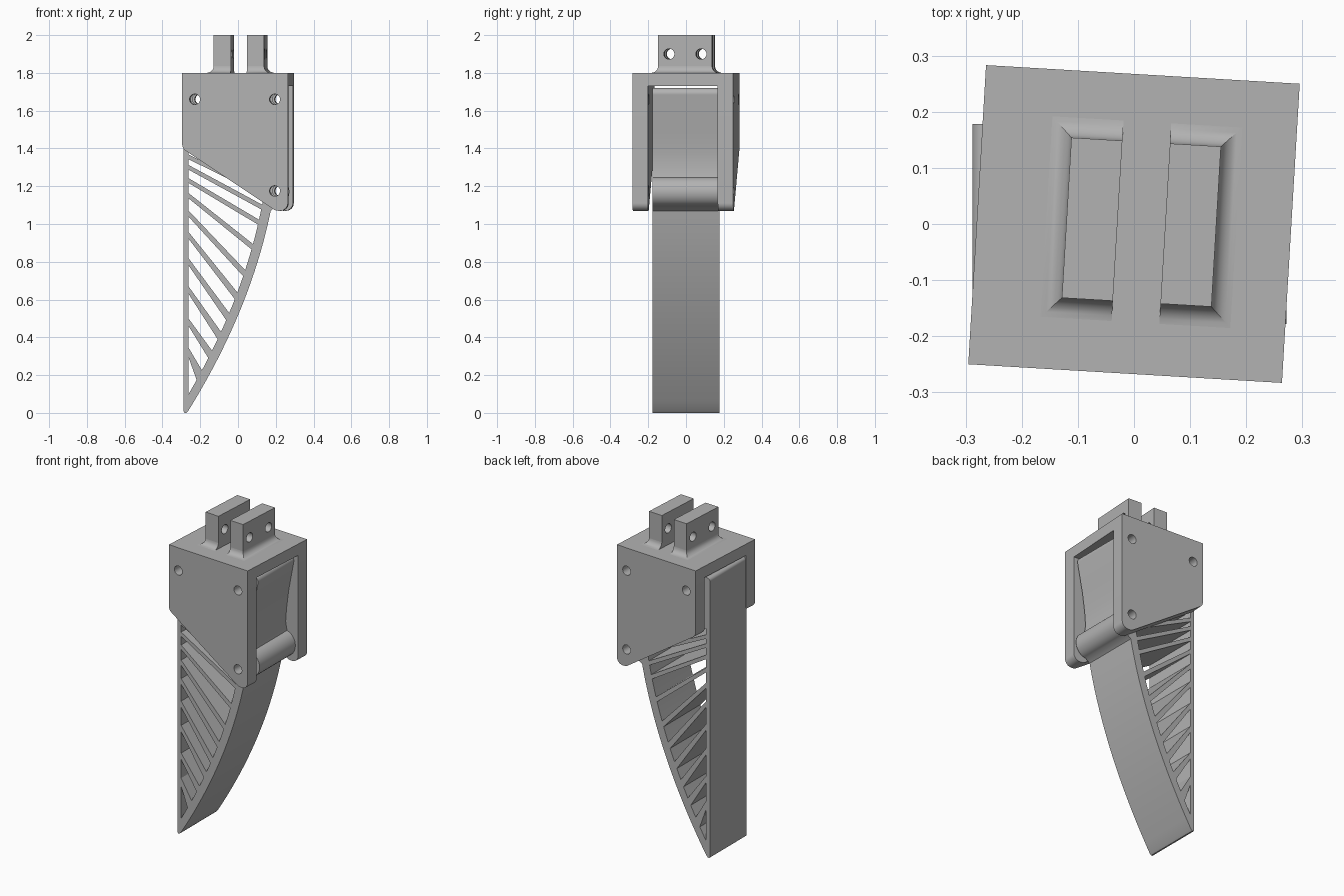
import bpy, bmesh, math
from mathutils import Vector, Matrix

cube = bpy.data.objects.get("Cube")
if cube:
    bpy.data.objects.remove(cube, do_unlink=True)

grey = bpy.data.materials.new("plain grey")
grey.use_nodes = True
grey.diffuse_color = (0.45, 0.45, 0.45, 1)
grey.node_tree.nodes["Principled BSDF"].inputs["Base Color"].default_value = (0.45, 0.45, 0.45, 1)

TURN = Matrix.Rotation(math.radians(-3.4), 4, 'Z')   # the housing sits slightly twisted
FACE_FRONT = Matrix.Rotation(math.pi / 2, 4, 'X')    # drawing plane becomes x, z
FACE_SIDE = Matrix.Rotation(math.pi / 2, 4, 'Z') @ FACE_FRONT  # drawing plane becomes y, z


def finish(name, mesh):
    obj = bpy.data.objects.new(name, mesh)
    bpy.context.collection.objects.link(obj)
    mesh.materials.clear()
    mesh.materials.append(grey)
    bpy.ops.object.select_all(action='DESELECT')
    obj.select_set(True)
    bpy.context.view_layer.objects.active = obj
    bpy.ops.object.shade_smooth_by_angle(angle=math.radians(30))
    return obj


def circle(x, y, r, n=24):
    return [(x + r * math.cos(2 * math.pi * i / n), y + r * math.sin(2 * math.pi * i / n)) for i in range(n)]


def rounded(corners, n=6):
    """Polygon from (x, y, radius) corners."""
    pts = []
    for i, (x, y, r) in enumerate(corners):
        p = Vector((x, y))
        if r == 0:
            pts.append((x, y))
            continue
        a = (Vector(corners[i - 1][:2]) - p).normalized()
        b = (Vector(corners[(i + 1) % len(corners)][:2]) - p).normalized()
        half = a.angle(b) / 2
        centre = p + (a + b).normalized() * r / math.sin(half)
        start = p + a * r / math.tan(half) - centre
        end = p + b * r / math.tan(half) - centre
        for k in range(n + 1):
            pts.append(tuple(centre + start.lerp(end, k / n).normalized() * r))
    return pts


def extruded(name, loops, depth, matrix):
    """Flat outline with inner holes, given thickness."""
    curve = bpy.data.curves.new(name, 'CURVE')
    curve.dimensions = '2D'
    curve.fill_mode = 'BOTH'
    curve.extrude = depth / 2
    for loop in loops:
        spline = curve.splines.new('POLY')
        spline.points.add(len(loop) - 1)
        for point, (x, y) in zip(spline.points, loop):
            point.co = (x, y, 0, 1)
        spline.use_cyclic_u = True
    temp = bpy.data.objects.new(name + "_outline", curve)
    bpy.context.collection.objects.link(temp)
    graph = bpy.context.evaluated_depsgraph_get()
    mesh = bpy.data.meshes.new_from_object(temp.evaluated_get(graph))
    bpy.data.objects.remove(temp, do_unlink=True)
    mesh.transform(matrix)
    bm = bmesh.new()
    bm.from_mesh(mesh)
    bmesh.ops.remove_doubles(bm, verts=bm.verts, dist=0.0001)
    bmesh.ops.recalc_face_normals(bm, faces=bm.faces)
    bm.to_mesh(mesh)
    bm.free()
    return finish(name, mesh)


# Housing: two side plates with bolt holes and a top slab
bolt_holes = [circle(-0.213, 1.66, 0.028), circle(0.211, 1.66, 0.028), circle(0.211, 1.175, 0.028)]
plate = rounded([(-0.28, 1.8, 0), (-0.28, 1.4, 0.04), (0.215, 1.07, 0.05), (0.28, 1.07, 0.04), (0.28, 1.8, 0)])
for name, y in (("front_plate", -0.226), ("back_plate", 0.226)):
    extruded(name, [plate] + bolt_holes, 0.082, TURN @ Matrix.Translation((0, y, 0)) @ FACE_FRONT)
slab = [(-0.28, 1.73), (0.28, 1.73), (0.28, 1.8), (-0.28, 1.8)]
extruded("top_slab", [slab], 0.37, TURN @ FACE_FRONT)


# Mounting lugs with a flared foot on the outer side and both ends
def flared_foot(name, x0, x1, y0, y1, side, r=0.036, steps=6):
    bm = bmesh.new()
    rings = []
    for k in range(steps + 1):
        a = math.pi / 2 * k / steps
        out, z = r * (1 - math.sin(a)), 1.8 + r * (1 - math.cos(a))
        left, right = (x0 - out, x1) if side < 0 else (x0, x1 + out)
        rings.append([bm.verts.new((x, y, z)) for x, y in
                      ((left, y0 - out), (right, y0 - out), (right, y1 + out), (left, y1 + out))])
    for low, high in zip(rings, rings[1:]):
        for i in range(4):
            j = (i + 1) % 4
            bm.faces.new((low[i], low[j], high[j], high[i]))
    mesh = bpy.data.meshes.new(name)
    bm.to_mesh(mesh)
    bm.free()
    mesh.transform(TURN)
    finish(name, mesh)


lug = [(-0.139, 1.79), (0.147, 1.79), (0.147, 2.0), (-0.139, 2.0)]
lug_holes = [circle(-0.081, 1.9, 0.028), circle(0.089, 1.9, 0.028)]
for name, x, side in (("right_lug", -0.075, -1), ("left_lug", 0.101, 1)):
    extruded(name, [lug] + lug_holes, 0.091, TURN @ Matrix.Translation((x, 0, 0)) @ FACE_SIDE)
    flared_foot(name + "_foot", x - 0.0455, x + 0.0455, -0.139, 0.147, side)


# Finger: flat back, bowed front, hinge bulge, and ribs between the two walls
def bow(z):
    return -0.27 + 0.625 * z - 0.197 * z * z


def inner(z):
    return bow(z) - 0.052


WALL = -0.262
outline = rounded([(-0.288, 0.0, 0), (-0.288, 1.72, 0.02), (0.268, 1.72, 0.03), (0.225, 1.5, 0)])[1:]
outline += [(0.209, 1.38), (0.203, 1.3)]
outline += [(0.2 + 0.072 * math.cos(a), 1.17 + 0.078 * math.sin(a))
            for a in (math.radians(80 - 12 * i) for i in range(15))]
outline += [(bow(z), z) for z in (1.07 - 1.06 * i / 20 for i in range(21))]
outline += [(-0.274, 0.0), (-0.283, 0.0), (-0.288, 0.008)]

ribs = [(0.32, 0.2), (0.48, 0.31), (0.65, 0.41), (0.8, 0.51), (0.94, 0.62), (1.055, 0.74),
        (1.15, 0.88), (1.23, 1.01), (1.3, 1.09), (1.355, 1.16), (1.42, 1.22)]
bays = []
low_left, low_right = 0.1, 0.1
for left, right in ribs:
    half = 0.011 * math.hypot(1, (left - right) / (inner(right) - WALL))
    edge = [low_right + (right - half - low_right) * k / 4 for k in range(5)]
    bay = [(WALL, left - half), (WALL, low_left)] + [(max(inner(z), WALL + 0.001), z) for z in edge]
    bays.append(bay)
    low_left, low_right = left + half, right + half

extruded("ribbed_finger", [outline] + bays + bolt_holes, 0.357, FACE_FRONT)
